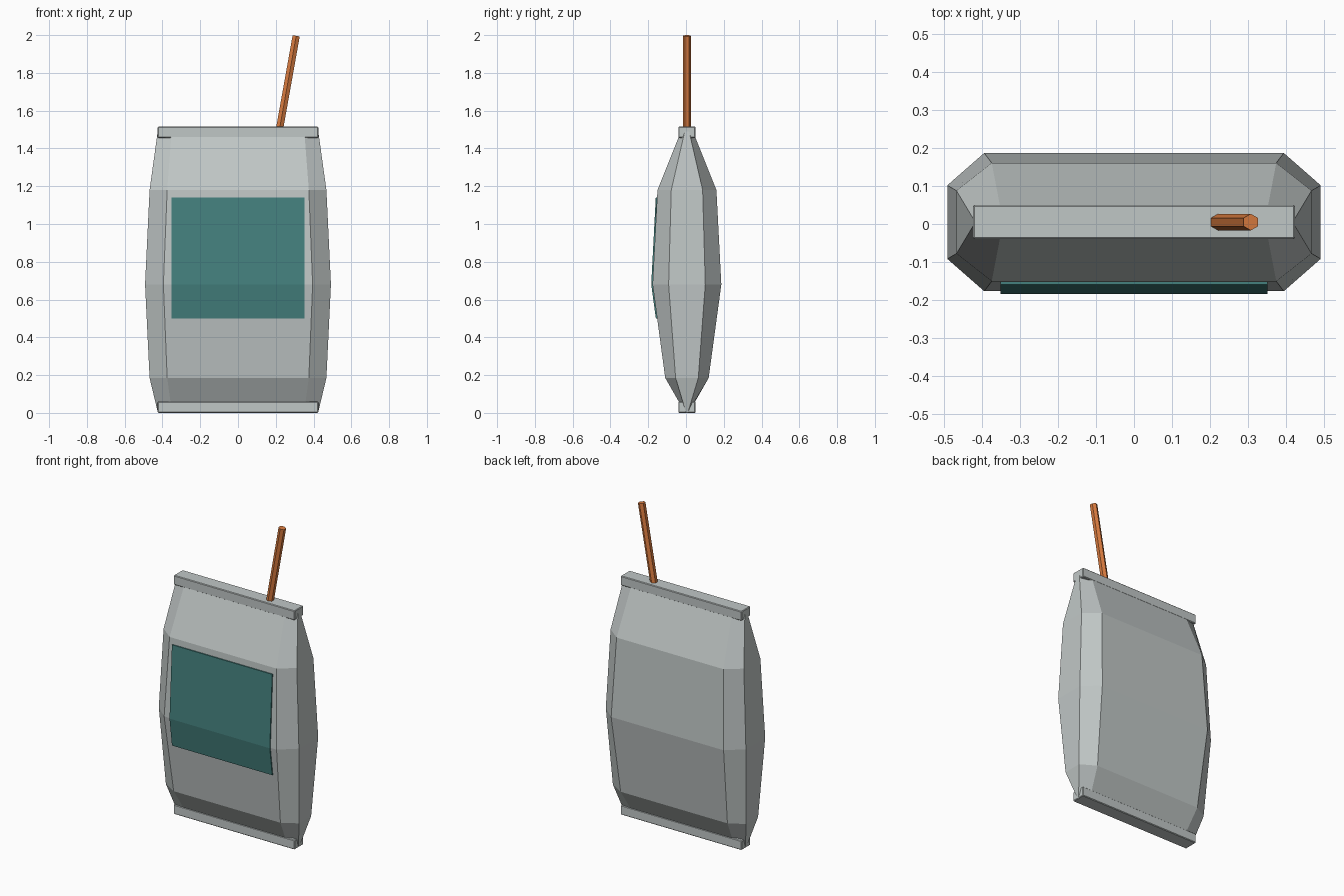
import bpy, bmesh, math
from mathutils import Vector

cube = bpy.data.objects.get("Cube")
if cube:
    bpy.data.objects.remove(cube, do_unlink=True)

YC = 0.005  # depth centre of the pouch


def material(name, rgb):
    m = bpy.data.materials.new(name)
    m.use_nodes = True
    m.diffuse_color = (*rgb, 1)
    node = next(n for n in m.node_tree.nodes if n.type == 'BSDF_PRINCIPLED')
    node.inputs["Base Color"].default_value = (*rgb, 1)
    return m


silver = material("silver grey", (0.53, 0.57, 0.565))
teal = material("dark teal", (0.058, 0.22, 0.21))
orange = material("straw orange", (0.70, 0.20, 0.05))


def finish(name, bm, mat):
    bmesh.ops.recalc_face_normals(bm, faces=bm.faces)
    me = bpy.data.meshes.new(name)
    bm.to_mesh(me)
    bm.free()
    me.materials.append(mat)
    ob = bpy.data.objects.new(name, me)
    bpy.context.collection.objects.link(ob)
    return ob


def loft(name, rings, mat):
    """Skin a list of point rings and cap both ends."""
    bm = bmesh.new()
    loops = [[bm.verts.new(p) for p in ring] for ring in rings]
    n = len(loops[0])
    for a, b in zip(loops, loops[1:]):
        for i in range(n):
            j = (i + 1) % n
            bm.faces.new((a[i], a[j], b[j], b[i]))
    bm.faces.new(loops[0])
    bm.faces.new(loops[-1])
    return finish(name, bm, mat)


# Pouch body: eight-sided sections (z, half width, flat width, depth, side depth)
sections = [
    (0.005, 0.425, 0.35, 0.012, 0.006),
    (0.185, 0.468, 0.375, 0.115, 0.06),
    (0.68, 0.492, 0.395, 0.182, 0.097),
    (1.18, 0.468, 0.375, 0.156, 0.083),
    (1.505, 0.423, 0.35, 0.026, 0.008),
]


def octagon(z, w, f, d, s):
    half = [(w, -s), (w, s), (f, d), (-f, d)]
    return [(x, y + YC, z) for x, y in half + [(-x, -y) for x, y in half]]


loft("pouch_body", [octagon(*s) for s in sections], silver)

# Crimped seals at both ends
for name, z in (("bottom_seal", 0.03), ("top_seal", 1.486)):
    bm = bmesh.new()
    bmesh.ops.create_cube(bm, size=1)
    for v in bm.verts:
        v.co = Vector((v.co.x * 0.85, v.co.y * 0.09 + YC, v.co.z * 0.06 + z))
    bmesh.ops.bevel(bm, geom=bm.edges[:], offset=0.004, segments=1, affect='EDGES')
    finish(name, bm, silver)


# Front label, folded to follow the pouch
def front_y(z):
    for a, b in zip(sections, sections[1:]):
        if a[0] <= z <= b[0]:
            t = (z - a[0]) / (b[0] - a[0])
            return YC - a[3] - t * (b[3] - a[3])


loft("front_label",
     [[(x, front_y(z) - off, z) for x, off in
       ((-0.352, 0), (0.352, 0), (0.352, 0.007), (-0.352, 0.007))]
      for z in (0.5, 0.68, 1.14)], teal)

# Slanted six-sided straw
start, end = Vector((0.214, YC, 1.47)), Vector((0.308, YC, 1.996))
axis = (end - start).normalized()
side = Vector((0, 1, 0))
across = axis.cross(side)
angles = [math.tau * i / 6 for i in range(6)]
loft("straw",
     [[p + 0.022 * (side * math.cos(a) + across * math.sin(a)) for a in angles]
      for p in (start, end)], orange)
